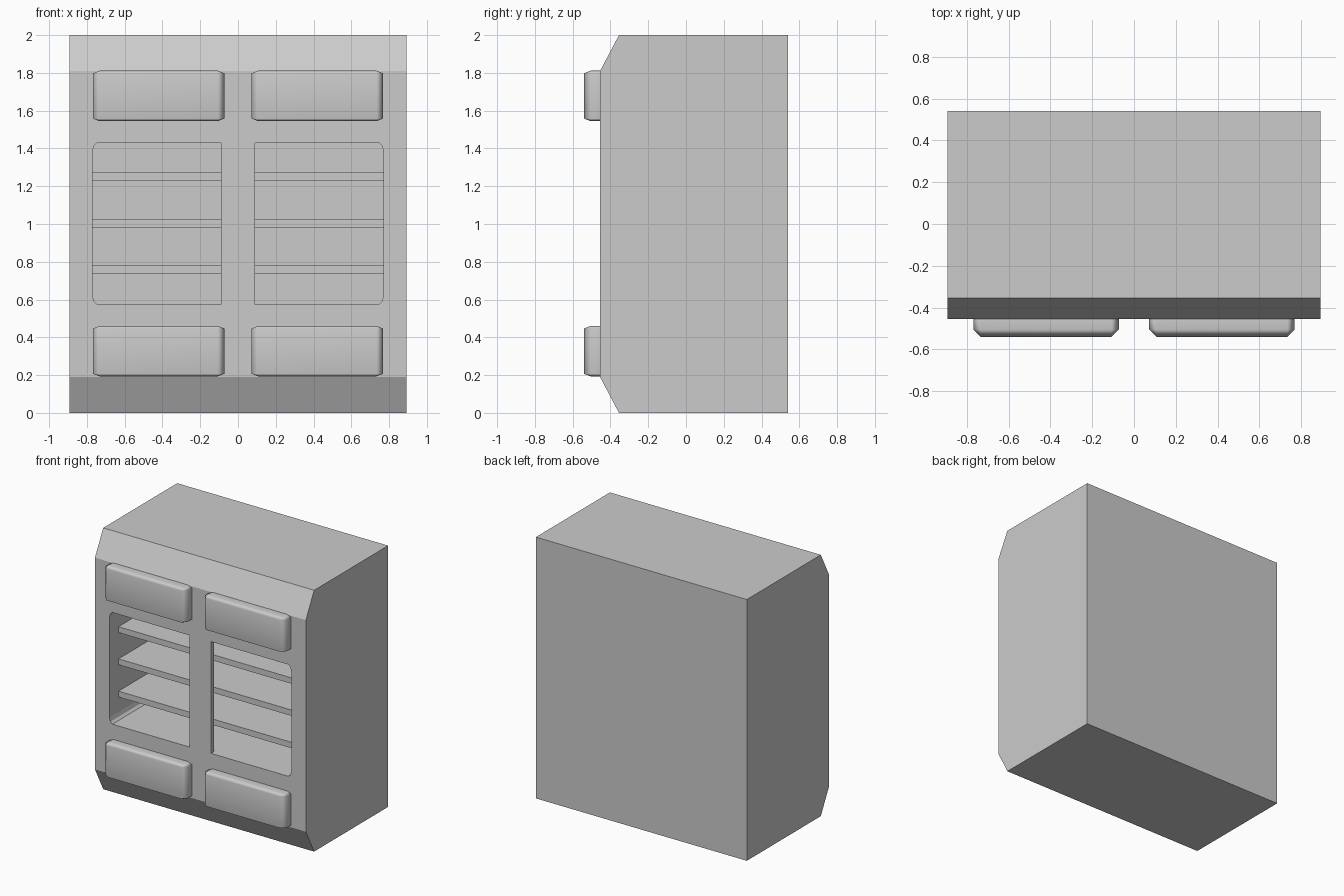
import bpy, bmesh
from mathutils import Vector

if "Cube" in bpy.data.objects:
    bpy.data.objects.remove(bpy.data.objects["Cube"])


def finish(name, bm):
    bmesh.ops.recalc_face_normals(bm, faces=bm.faces)
    mesh = bpy.data.meshes.new(name)
    bm.to_mesh(mesh)
    bm.free()
    obj = bpy.data.objects.new(name, mesh)
    bpy.context.collection.objects.link(obj)
    return obj


def prism(name, points, offset):
    """Extrude a closed outline of 3D points along an offset."""
    bm = bmesh.new()
    face = bm.faces.new([bm.verts.new(p) for p in points])
    ext = bmesh.ops.extrude_face_region(bm, geom=[face], use_keep_orig=True)
    verts = [g for g in ext["geom"] if isinstance(g, bmesh.types.BMVert)]
    bmesh.ops.translate(bm, vec=Vector(offset), verts=verts)
    return finish(name, bm)


def box(name, x, y, z):
    pts = [(x[0], y[0], z[0]), (x[1], y[0], z[0]), (x[1], y[0], z[1]), (x[0], y[0], z[1])]
    return prism(name, pts, (0, y[1] - y[0], 0))


def cut(target, cutter):
    mod = target.modifiers.new("cut", "BOOLEAN")
    mod.operation, mod.solver, mod.object = "DIFFERENCE", "EXACT", cutter
    bpy.context.view_layer.objects.active = target
    bpy.ops.object.modifier_apply(modifier=mod.name)
    bpy.data.objects.remove(cutter)


# Cabinet body: side profile with sloped front edges
side = [(-0.355, 0), (0.54, 0), (0.54, 2), (-0.355, 2), (-0.455, 1.81), (-0.455, 0.19)]
body = prism("cabinet_body", [(-0.893, y, z) for y, z in side], (1.786, 0, 0))

# Interior space: one wide recess with eased corners, notched to leave the centre post
HW, Z0, Z1 = 0.77, 0.575, 1.43
corner = [(0, 0.045), (0.008, 0.015), (0.025, 0)]
right = [(HW - dx, Z1 - dz) for dx, dz in corner]
right = [(x, Z0 + Z1 - z) for x, z in reversed(right)] + right
outline = right + [(-x, z) for x, z in reversed(right)]
recess = prism("recess_cutter", [(x, -0.6, z) for x, z in outline], (0, 1.02, 0))
cut(recess, box("post_shape", (-0.09, 0.09), (-0.7, -0.417), (0.4, 1.6)))
cut(body, recess)

# Shelves running behind the post
for i, z in enumerate((0.757, 1.004, 1.25)):
    box(f"shelf_{i + 1}", (-0.775, 0.775), (-0.345, 0.43), (z - 0.0225, z + 0.0225))


# Drawer fronts: chamfered cubes, stretched so the chamfer is wide and low
def drawer(name, x, z):
    bm = bmesh.new()
    bmesh.ops.create_cube(bm, size=1)
    bmesh.ops.bevel(bm, geom=bm.edges[:], offset=0.05, segments=1,
                    profile=0.5, affect="EDGES")
    for v in bm.verts:
        v.co = Vector((v.co.x * 0.695 + x, v.co.y * 0.7 - 0.19, v.co.z * 0.267 + z))
        if v.co.y > -0.19:
            v.co.y -= 0.56
    for f in bm.faces:
        f.smooth = True
    obj = finish(name, bm)
    obj.modifiers.new("soft_normals", "WEIGHTED_NORMAL")


for level, z in (("lower", 0.327), ("upper", 1.678)):
    for hand, x in (("left", -0.42), ("right", 0.42)):
        drawer(f"{level}_{hand}_drawer", x, z)
